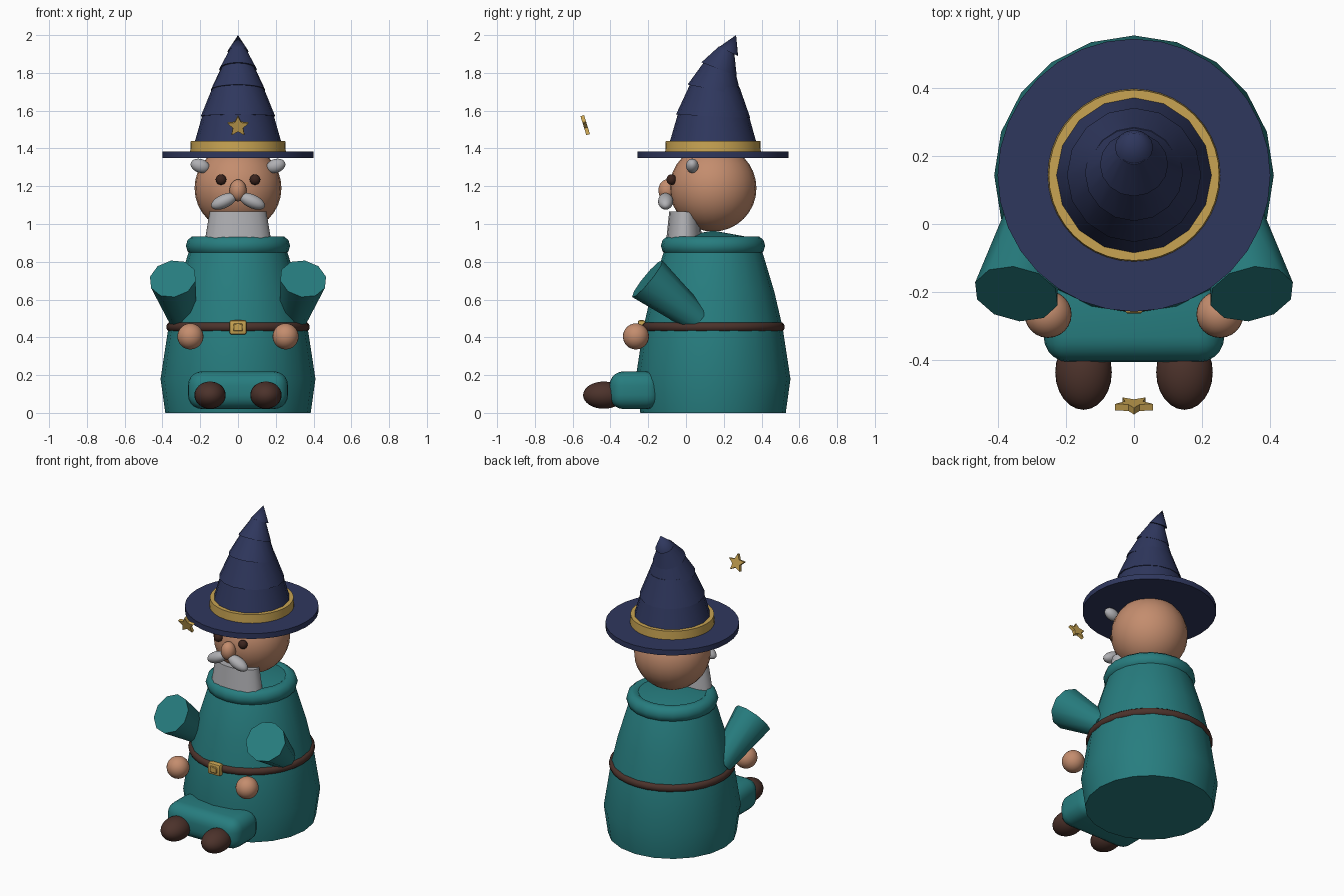
import bpy, bmesh, math
from mathutils import Vector, Matrix

if "Cube" in bpy.data.objects:
    bpy.data.objects.remove(bpy.data.objects["Cube"])

AXIS_Y = 0.143  # body, head and hat share this axis


def material(name, rgb):
    m = bpy.data.materials.new(name)
    m.use_nodes = True
    m.diffuse_color = (*rgb, 1)
    m.node_tree.nodes["Principled BSDF"].inputs["Base Color"].default_value = (*rgb, 1)
    return m


TEAL = material("teal_cloth", (0.02, 0.205, 0.212))
NAVY = material("navy_felt", (0.028, 0.038, 0.11))
GOLD = material("gold", (0.58, 0.37, 0.085))
SKIN = material("skin", (0.55, 0.265, 0.155))
BROWN = material("brown_leather", (0.072, 0.032, 0.024))
DARK = material("dark_eye", (0.045, 0.018, 0.013))
GREY = material("grey_hair", (0.43, 0.43, 0.45))


def finish(name, bm, mat, angle=40):
    bmesh.ops.recalc_face_normals(bm, faces=bm.faces)
    mesh = bpy.data.meshes.new(name)
    bm.to_mesh(mesh)
    bm.free()
    ob = bpy.data.objects.new(name, mesh)
    bpy.context.collection.objects.link(ob)
    mesh.materials.append(mat)
    bpy.ops.object.select_all(action='DESELECT')
    ob.select_set(True)
    bpy.context.view_layer.objects.active = ob
    if angle:
        bpy.ops.object.shade_smooth_by_angle(angle=math.radians(angle))
    return ob


def ellipsoid(name, mat, center, radii, tilt=0):
    bm = bmesh.new()
    bmesh.ops.create_uvsphere(bm, u_segments=24, v_segments=16, radius=1)
    bm.transform(Matrix.Translation(center) @ Matrix.Rotation(tilt, 4, 'Y')
                 @ Matrix.Diagonal((*radii, 1)))
    return finish(name, bm, mat)


def frustum(name, mat, a, b, r1, r2, sides=16, flatten=1):
    """Tapered cylinder running from point a to point b."""
    a, b = Vector(a), Vector(b)
    axis = b - a
    bm = bmesh.new()
    bmesh.ops.create_cone(bm, cap_ends=True, segments=sides, radius1=r1,
                          radius2=r2, depth=axis.length)
    turn = Vector((0, 0, 1)).rotation_difference(axis).to_matrix().to_4x4()
    bm.transform(Matrix.Translation((a + b) / 2) @ turn
                 @ Matrix.Diagonal((1, flatten, 1, 1)))
    return finish(name, bm, mat)


def lathe(name, mat, profile, sides, closed=False):
    """Spin a (radius, height) profile about the shared vertical axis."""
    bm = bmesh.new()
    verts = [bm.verts.new((0, -r, z)) for r, z in profile]
    edges = [bm.edges.new(pair) for pair in zip(verts, verts[1:])]
    if closed:
        edges.append(bm.edges.new((verts[-1], verts[0])))
    bmesh.ops.spin(bm, geom=verts + edges, cent=(0, 0, 0), axis=(0, 0, 1),
                   angle=math.tau, steps=sides)
    bmesh.ops.remove_doubles(bm, verts=bm.verts, dist=0.0001)
    bm.transform(Matrix.Translation((0, AXIS_Y, 0)))
    return finish(name, bm, mat)


def ring(name, mat, radius, z, rr, rz, sides):
    steps = [math.tau * i / 10 for i in range(10)]
    return lathe(name, mat, [(radius + rr * math.cos(t), z + rz * math.sin(t))
                             for t in steps], sides, True)


def rounded_box(name, mat, center, size, bevel, segments):
    bm = bmesh.new()
    bmesh.ops.create_cube(bm, size=1)
    bm.transform(Matrix.Translation(center) @ Matrix.Diagonal((*size, 1)))
    bmesh.ops.bevel(bm, geom=bm.edges[:], offset=bevel, segments=segments,
                    profile=0.5, affect='EDGES')
    return finish(name, bm, mat)


# Robe, collar and belt
lathe("robe", TEAL, [(0, 0), (0.385, 0), (0.41, 0.18), (0.368, 0.455),
                     (0.325, 0.64), (0.265, 0.84), (0.22, 0.925), (0, 0.965)], 20)
ring("collar", TEAL, 0.228, 0.885, 0.048, 0.052, 20)
ring("belt", BROWN, 0.358, 0.455, 0.022, 0.025, 32)
rounded_box("buckle", GOLD, (0, -0.235, 0.453), (0.09, 0.04, 0.075), 0.01, 2)
rounded_box("buckle_bar", GOLD, (0, -0.256, 0.453), (0.05, 0.012, 0.04), 0.004, 1)

# Head and face
ellipsoid("head", SKIN, (0, AXIS_Y, 1.19), (0.23, 0.23, 0.23))
ellipsoid("nose", SKIN, (0, -0.1, 1.178), (0.045, 0.046, 0.058))
frustum("beard", GREY, (0, -0.01, 0.915), (0, -0.008, 1.065), 0.175, 0.15, 16, 0.54)

# Lap and floating star
rounded_box("lap", TEAL, (0, -0.27, 0.12), (0.53, 0.27, 0.2), 0.075, 5)
bm = bmesh.new()
points = []
for i in range(10):
    r = 0.028 if i % 2 else 0.058
    t = math.tau * i / 10
    points.append(bm.verts.new((r * math.sin(t), -0.01, r * math.cos(t))))
face = bm.faces.new(points)
back = bmesh.ops.extrude_face_region(bm, geom=[face])["geom"]
bmesh.ops.translate(bm, vec=(0, 0.02, 0),
                    verts=[v for v in back if isinstance(v, bmesh.types.BMVert)])
bm.transform(Matrix.Translation((0, -0.532, 1.518)) @ Matrix.Rotation(0.3, 4, 'X'))
finish("star", bm, GOLD, 0)

# Paired parts
for side, s in (("left", 1), ("right", -1)):
    ellipsoid(side + "_eye", DARK, (s * 0.09, -0.077, 1.235), (0.028, 0.026, 0.028))
    ellipsoid(side + "_moustache", GREY, (s * 0.075, -0.108, 1.12),
              (0.072, 0.04, 0.036), s * 0.42)
    ellipsoid(side + "_eyebrow", GREY, (s * 0.2, 0.033, 1.308),
              (0.052, 0.033, 0.036), s * -0.3)
    frustum(side + "_sleeve", TEAL, (s * 0.29, 0.065, 0.49),
            (s * 0.345, -0.205, 0.71), 0.072, 0.126, 10)
    ellipsoid(side + "_hand", SKIN, (s * 0.252, -0.265, 0.405), (0.069, 0.069, 0.069))
    ellipsoid(side + "_boot", BROWN, (s * 0.148, -0.435, 0.094), (0.083, 0.11, 0.072))

# Hat: brim, band and a backward-bending stack of tapered tiers
frustum("hat_brim", NAVY, (0, AXIS_Y, 1.35), (0, AXIS_Y, 1.385), 0.4, 0.4, 32)
frustum("hat_band", GOLD, (0, AXIS_Y, 1.385), (0, AXIS_Y, 1.44), 0.253, 0.25, 40)
tiers = [  # base y, base z, base radius, top y, top z, top radius
    (0.143, 1.385, 0.243, 0.144, 1.585, 0.186),
    (0.144, 1.57, 0.197, 0.152, 1.73, 0.132),
    (0.15, 1.71, 0.144, 0.176, 1.84, 0.083),
    (0.175, 1.82, 0.1, 0.215, 1.925, 0.043),
    (0.225, 1.913, 0.056, 0.265, 2.0, 0),
]
for i, (y1, z1, r1, y2, z2, r2) in enumerate(tiers):
    frustum(f"hat_tier_{i + 1}", NAVY, (0, y1, z1), (0, y2, z2), r1, r2, 16)
